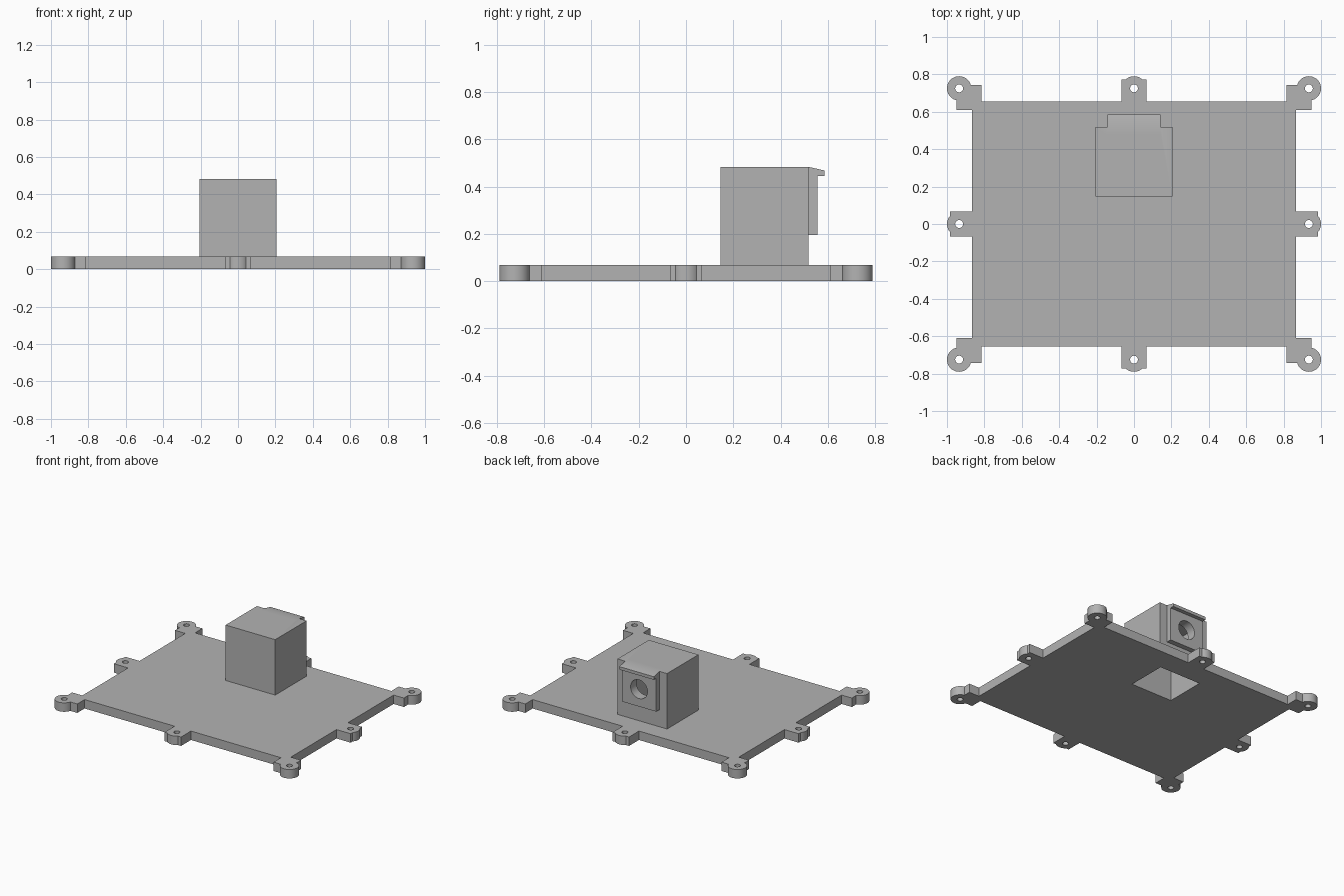
import bpy
import bmesh

if "Cube" in bpy.data.objects:
    bpy.data.objects.remove(bpy.data.objects["Cube"], do_unlink=True)

PLATE_TOP = 0.067
EAR_R, HOLE_R = 0.065, 0.021

grey = bpy.data.materials.new("plain_grey")
grey.use_nodes = True
colour = (0.45, 0.45, 0.45, 1)
grey.diffuse_color = colour
grey.node_tree.nodes["Principled BSDF"].inputs["Base Color"].default_value = colour


def prism(name, points, axis, lo, hi):
    """Extrude a 2D outline along x, y or z."""
    place = {"x": lambda a, b, t: (t, a, b),
             "y": lambda a, b, t: (a, t, b),
             "z": lambda a, b, t: (a, b, t)}[axis]
    bm = bmesh.new()
    low, high = ([bm.verts.new(place(a, b, t)) for a, b in points] for t in (lo, hi))
    bm.faces.new(low)
    bm.faces.new(high)
    for i in range(len(points)):
        bm.faces.new((low[i - 1], low[i], high[i], high[i - 1]))
    bmesh.ops.recalc_face_normals(bm, faces=bm.faces)
    mesh = bpy.data.meshes.new(name)
    bm.to_mesh(mesh)
    bm.free()
    mesh.materials.append(grey)
    obj = bpy.data.objects.new(name, mesh)
    bpy.context.scene.collection.objects.link(obj)
    return obj


def box(name, x0, x1, y0, y1, z0, z1):
    return prism(name, [(x0, y0), (x1, y0), (x1, y1), (x0, y1)], "z", z0, z1)


def circle(a, b, r, n=48):
    from math import cos, sin, tau
    return [(a + r * cos(tau * i / n), b + r * sin(tau * i / n)) for i in range(n)]


def combine(target, tool, operation):
    """Apply a boolean and discard the helper solid."""
    mod = target.modifiers.new("boolean", "BOOLEAN")
    mod.operation, mod.solver, mod.object = operation, "EXACT", tool
    bpy.context.view_layer.objects.active = target
    bpy.ops.object.modifier_apply(modifier=mod.name)
    bpy.data.objects.remove(tool, do_unlink=True)


# Base plate
plate = box("base_plate", -0.865, 0.865, -0.655, 0.655, 0, PLATE_TOP)

# Mounting ears: four corners, four edge middles
ears = []
for sx in (-1, 1):
    for sy in (-1, 1):
        xs, ys = sorted((sx * 0.815, sx * 0.95)), sorted((sy * 0.61, sy * 0.742))
        ears.append((*xs, *ys, sx * 0.935, sy * 0.725))
for s in (-1, 1):
    ears.append((-0.068, 0.068, *sorted((s * 0.6, s * 0.773)), 0, s * 0.725))
    ears.append((*sorted((s * 0.8, s * 0.983)), -0.068, 0.068, s * 0.935, 0))
for x0, x1, y0, y1, cx, cy in ears:
    combine(plate, box("ear_block", x0, x1, y0, y1, 0, PLATE_TOP), "UNION")
    combine(plate, prism("ear_disc", circle(cx, cy, EAR_R), "z", 0, PLATE_TOP), "UNION")
    combine(plate, prism("screw_hole", circle(cx, cy, HOLE_R), "z", -0.1, 0.2), "DIFFERENCE")

# Housing with a raised back panel and a sloped rain lip
housing = box("housing", -0.206, 0.206, 0.147, 0.519, 0.03, 0.483)
combine(housing, box("back_panel", -0.143, 0.143, 0.5, 0.557, 0.195, 0.455), "UNION")
lip = [(0.48, 0.445), (0.586, 0.445), (0.586, 0.468), (0.519, 0.483), (0.48, 0.483)]
combine(housing, prism("lip", lip, "x", -0.143, 0.143), "UNION")

# Fuse housing to plate, hollow it from below and bore the round opening
combine(plate, housing, "UNION")
combine(plate, box("cavity", -0.172, 0.172, 0.185, 0.487, -0.1, 0.448), "DIFFERENCE")
combine(plate, prism("round_opening", circle(0, 0.325, 0.07), "y", 0.4, 0.7), "DIFFERENCE")
plate.name = "base_plate_with_housing"

bpy.ops.object.select_all(action="DESELECT")
plate.select_set(True)
bpy.context.view_layer.objects.active = plate
bpy.ops.object.shade_smooth_by_angle(angle=0.5)
